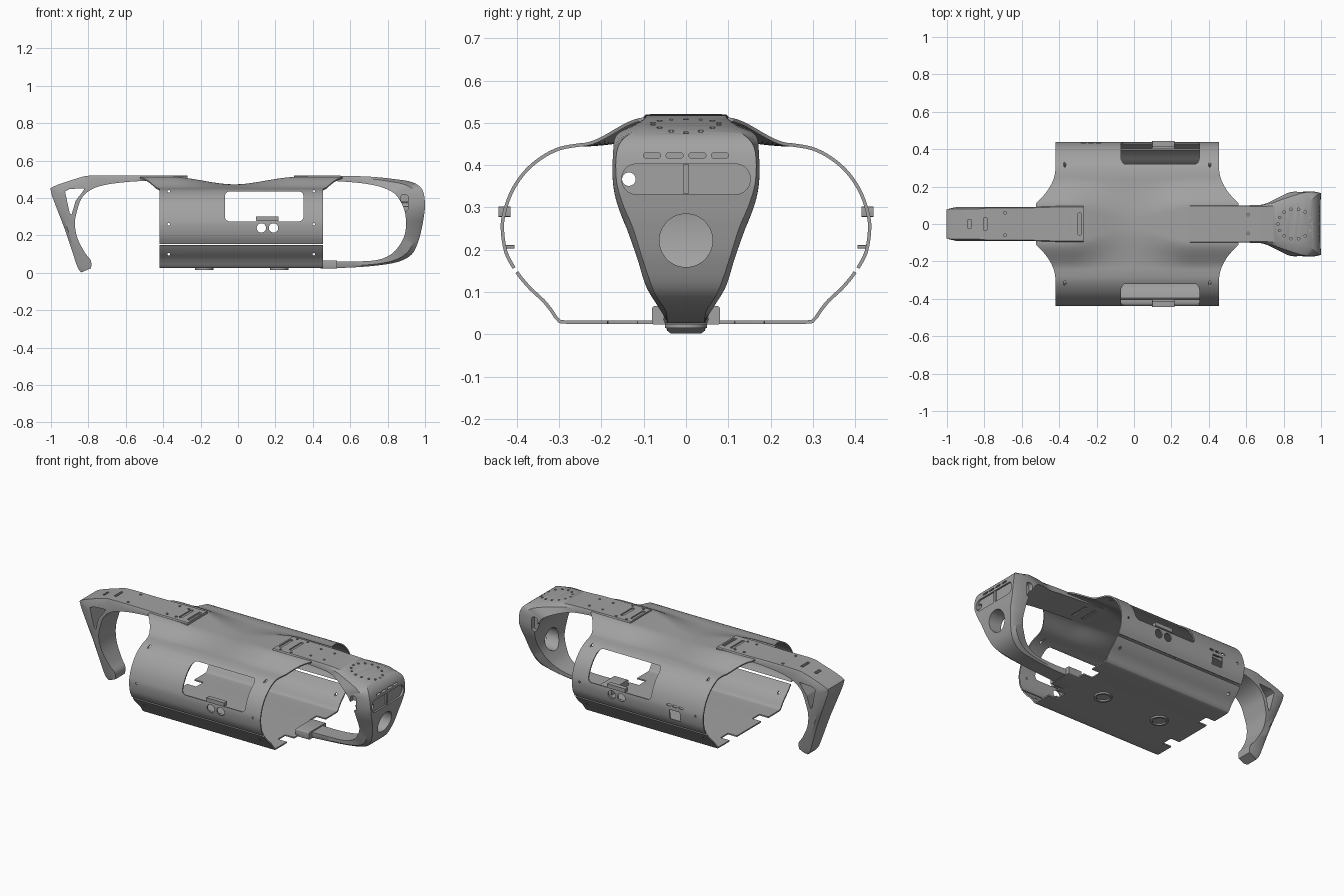
import bpy, bmesh, math
from mathutils import Vector

cube = bpy.data.objects.get("Cube")
if cube:
    bpy.data.objects.remove(cube)

grey = bpy.data.materials.new("mid grey")
grey.use_nodes = True
grey.diffuse_color = (0.36, 0.36, 0.36, 1)
grey.node_tree.nodes["Principled BSDF"].inputs["Base Color"].default_value = grey.diffuse_color


def smooth_step(t):
    t = min(max(t, 0), 1)
    return t * t * (3 - 2 * t)


def spline(rows, steps):
    """Catmull-Rom curve through rows of any width."""
    pts = [Vector(r) for r in rows]
    out = []
    for i in range(len(pts) - 1):
        a, b, c, d = pts[max(i - 1, 0)], pts[i], pts[i + 1], pts[min(i + 2, len(pts) - 1)]
        for k in range(steps):
            t = k / steps
            out.append(b + (c - a) * t / 2 + (a - 2.5 * b + 2 * c - d / 2) * t * t
                       + (1.5 * b - a / 2 - 1.5 * c + d / 2) * t ** 3)
    return out + [pts[-1]]


def finish(bm, name):
    mesh = bpy.data.meshes.new(name)
    bm.to_mesh(mesh)
    bm.free()
    mesh.materials.append(grey)
    obj = bpy.data.objects.new(name, mesh)
    bpy.context.collection.objects.link(obj)
    return obj


def select(obj):
    bpy.ops.object.select_all(action='DESELECT')
    obj.select_set(True)
    bpy.context.view_layer.objects.active = obj


def shade(obj):
    select(obj)
    bpy.ops.object.shade_smooth_by_angle(angle=math.radians(32))


def cut(obj, bm):
    """Subtract the prisms in bm, then drop them."""
    cutter = finish(bm, "cutter")
    cutter.hide_render = True
    mod = obj.modifiers.new("cut", 'BOOLEAN')
    mod.operation, mod.solver, mod.object = 'DIFFERENCE', 'EXACT', cutter
    select(obj)
    bpy.ops.object.modifier_apply(modifier="cut")
    bpy.data.objects.remove(cutter)


def prism(bm, axis, points, lo, hi):
    """Extrude a 2D outline along an axis (outline uses the other two axes in order)."""
    def place(p, h):
        c = list(p)
        c.insert("xyz".index(axis), h)
        return bm.verts.new(c)
    a, b = [place(p, lo) for p in points], [place(p, hi) for p in points]
    n = len(a)
    faces = [bm.faces.new(a[::-1]), bm.faces.new(b)]
    faces += [bm.faces.new((a[i], a[(i + 1) % n], b[(i + 1) % n], b[i])) for i in range(n)]
    bmesh.ops.recalc_face_normals(bm, faces=faces)


def rounded(u, v, hu, hv, r, seg=6):
    """Rounded rectangle; a circle when hu = hv = r."""
    out = []
    for q, (su, sv) in enumerate(((1, 1), (-1, 1), (-1, -1), (1, -1))):
        for k in range(seg):
            ang = math.pi / 2 * (q + (k + 0.5) / seg)
            out.append((u + su * (hu - r) + r * math.cos(ang), v + sv * (hv - r) + r * math.sin(ang)))
    return out


def circle(u, v, r, seg=6):
    return rounded(u, v, r, r, r, seg)


def block(name, axis, points, lo, hi):
    bm = bmesh.new()
    prism(bm, axis, points, lo, hi)
    obj = finish(bm, name)
    shade(obj)
    return obj


def sheet(name, profile, place, columns):
    """Thin curved sheet from a profile swept along x."""
    bm = bmesh.new()
    grid = [[bm.verts.new(place(p, j / columns)) for j in range(columns + 1)] for p in profile]
    for r, s in zip(grid, grid[1:]):
        for j in range(columns):
            bm.faces.new((r[j], s[j], s[j + 1], r[j + 1]))
    obj = finish(bm, name)
    mod = obj.modifiers.new("thickness", 'SOLIDIFY')
    mod.thickness, mod.offset = 0.008, -1
    select(obj)
    bpy.ops.object.modifier_apply(modifier="thickness")
    return obj


def band(name, rows, steps):
    """Solid loop from rows of outer x z, inner x z, outer half width, half width."""
    bm = bmesh.new()
    rings = []
    for xo, zo, xi, zi, wo, w in spline(rows, steps):
        xm, zm = xo + (xi - xo) * 0.3, zo + (zi - zo) * 0.3
        rings.append([bm.verts.new(c) for c in (
            (xo, -wo, zo), (xo, wo, zo), (xm, w, zm), (xi, w, zi), (xi, -w, zi), (xm, -w, zm))])
    for r, s in zip(rings, rings[1:]):
        for i in range(6):
            bm.faces.new((r[i], r[(i + 1) % 6], s[(i + 1) % 6], s[i]))
    bm.faces.new(rings[0])
    bm.faces.new(rings[-1][::-1])
    bmesh.ops.recalc_face_normals(bm, faces=bm.faces)
    return finish(bm, name)


BACK, FRONT = -0.42, 0.455

# Upper body shell with a waisted spine
def upper_point(p, u):
    y, z = p
    flare = 0.105 * min(max((0.3 - abs(y)) / 0.19, 0), 1) ** 2
    x = BACK - flare + u * (FRONT - BACK + 2 * flare)
    if abs(y) < 0.25:
        e = smooth_step(abs(x + 0.02) / 0.34)
        w, h = 0.025 + 0.07 * e, 0.473 + 0.04 * e
        z = 0.452 + (h - 0.452) * smooth_step((0.25 - abs(y)) / (0.25 - w))
    return x, y, z

side = spline([(.41, .155), (.43, .195), (.438, .25), (.433, .29), (.415, .34), (.385, .385),
               (.345, .42), (.30, .443), (.25, .452)], 4)
half = [tuple(p) for p in side] + [(0.25 - 0.0125 * i, .452) for i in range(1, 20)]
upper = sheet("upper_shell", half + [(0, .452)] + [(-y, z) for y, z in half[::-1]], upper_point, 48)

bm = bmesh.new()
for s in (-1, 1):
    lo, hi = sorted((s * 0.2, s * 0.5))
    prism(bm, 'y', rounded(.14, .355, .21, .08, .025), lo, hi)
    for x in (.125, .19):
        prism(bm, 'y', circle(x, .24, .025), lo, hi)
    for x in (-.37, .405):
        for z in (.26, .435):
            prism(bm, 'y', circle(x, z, .007, 2), lo, hi)
prism(bm, 'y', rounded(-.23, .225, .035, .03, .004), .3, .5)
for x in (-.27, -.23, -.19):
    prism(bm, 'y', rounded(x, .28, .014, .006, .005), .3, .5)
cut(upper, bm)
shade(upper)

# Lower body tray with notched ends
low = spline([(.0, .025), (.14, .025), (.28, .025), (.305, .032), (.322, .055), (.34, .077),
              (.37, .105), (.392, .13), (.403, .145)], 3)
tray = sheet("lower_tray", [(-y, z) for y, z in low[:0:-1]] + [tuple(p) for p in low],
             lambda p, u: (BACK + u * (FRONT - BACK), p[0], p[1]), 4)
bm = bmesh.new()
for s in (-1, 1):
    for x, d in ((BACK, .06), (FRONT, .06)):
        prism(bm, 'z', rounded(x, s * .15, d, .035, .004), -.1, .06)
    for x in (-.37, .405):
        prism(bm, 'y', circle(x, .1, .007, 2), *sorted((s * .33, s * .5)))
cut(tray, bm)
shade(tray)

# Camera brackets inside each side, with a ledge
for s, tag in ((-1, "right"), (1, "left")):
    for part, z, hz, ya, yb in (("ledge", .207, .004, .405, .43), ("bracket", .29, .012, .415, .443)):
        block(f"{tag}_{part}", 'y', rounded(.157, z, .06, hz, .003), *sorted((s * ya, s * yb)))

# Ring feet under the tray
for x, tag in ((-.18, "rear"), (.22, "front")):
    foot = block(f"{tag}_foot_ring", 'z', circle(x, 0, .05), .015, .027)
    bm = bmesh.new()
    prism(bm, 'z', circle(x, 0, .038), 0, .024)
    cut(foot, bm)
    shade(foot)

# Rear handle
handle = band("rear_handle", [
    (-.27, .52, -.27, .502, .09, .095), (-.43, .52, -.43, .495, .09, .095),
    (-.6, .52, -.6, .485, .085, .09), (-.78, .52, -.72, .468, .085, .09),
    (-.85, .508, -.79, .442, .08, .09), (-.985, .462, -.835, .40, .08, .09),
    (-1, .435, -.858, .34, .075, .088), (-.975, .36, -.872, .27, .07, .082),
    (-.925, .23, -.86, .19, .06, .072), (-.885, .11, -.82, .11, .05, .06),
    (-.858, .03, -.787, .065, .042, .05), (-.838, .002, -.785, .025, .035, .045)], 5)
bm = bmesh.new()
prism(bm, 'y', [(-.925, .435), (-.9, .448), (-.82, .452), (-.83, .435), (-.868, .385),
                (-.89, .31), (-.9, .32)], -.2, .2)
for x, hy in ((-.955, .035), (-.88, .025), (-.795, .035)):
    prism(bm, 'z', rounded(x, 0, .008, hy, .004), .485, .6)
for x in (-.345, -.29):
    prism(bm, 'z', rounded(x, 0, .01, .058, .004), .44, .6)
for x in (-.69, -.43, -.37):
    for s in (-1, 1):
        prism(bm, 'z', circle(x, s * .06, .008, 2), .509, .6)
cut(handle, bm)
shade(handle)

# Front head loop: bottom arm, face, crown and spine plate
head = band("head_loop", [
    (.45, .025, .45, .06, .055, .06), (.6, .028, .6, .06, .045, .05), (.75, .04, .74, .068, .045, .055),
    (.86, .06, .82, .10, .05, .07), (.93, .10, .865, .15, .075, .095), (.965, .17, .89, .20, .10, .115),
    (.985, .25, .898, .25, .125, .14), (.995, .31, .895, .31, .15, .163), (1, .37, .88, .36, .165, .173),
    (.985, .445, .85, .41, .16, .172), (.93, .485, .82, .435, .12, .165), (.82, .503, .76, .46, .105, .135),
    (.72, .513, .69, .475, .095, .105), (.6, .518, .6, .485, .095, .1), (.44, .52, .44, .495, .095, .1),
    (.3, .52, .3, .502, .095, .1)], 5)
bm = bmesh.new()
prism(bm, 'x', circle(0, .222, .063, 8), .8, 1.1)
prism(bm, 'x', rounded(0, .367, .152, .036, .035), .987, 1.1)
for y in (-.08, -.027, .027, .08):
    prism(bm, 'x', rounded(y, .423, .02, .006, .005), .94, 1.1)
for s in (-1, 1):
    prism(bm, 'y', rounded(.89, .375, .02, .045, .018), *sorted((s * .145, s * .25)))
for x in (.32, .39):
    prism(bm, 'z', rounded(x, 0, .01, .058, .004), .44, .6)
for x in (.34, .41, .52, .61):
    for s in (-1, 1):
        prism(bm, 'z', circle(x, s * .08 if x < .5 else s * .05, .007, 2), .508, .6)
for k in range(14):
    a = 2 * math.pi * k / 14
    prism(bm, 'z', circle(.86 + .09 * math.cos(a), .08 * math.sin(a), .007, 2), .475, .6)
cut(head, bm)
bm = bmesh.new()
prism(bm, 'x', circle(-.135, .367, .016), .8, 1.1)
cut(head, bm)
shade(head)
block("face_divider", 'x', rounded(0, .367, .007, .035, .002), .97, .996)

# Mount joining the head's lower arm to the tray
block("arm_mount", 'x', rounded(0, .045, .08, .022, .006), .44, .53)
